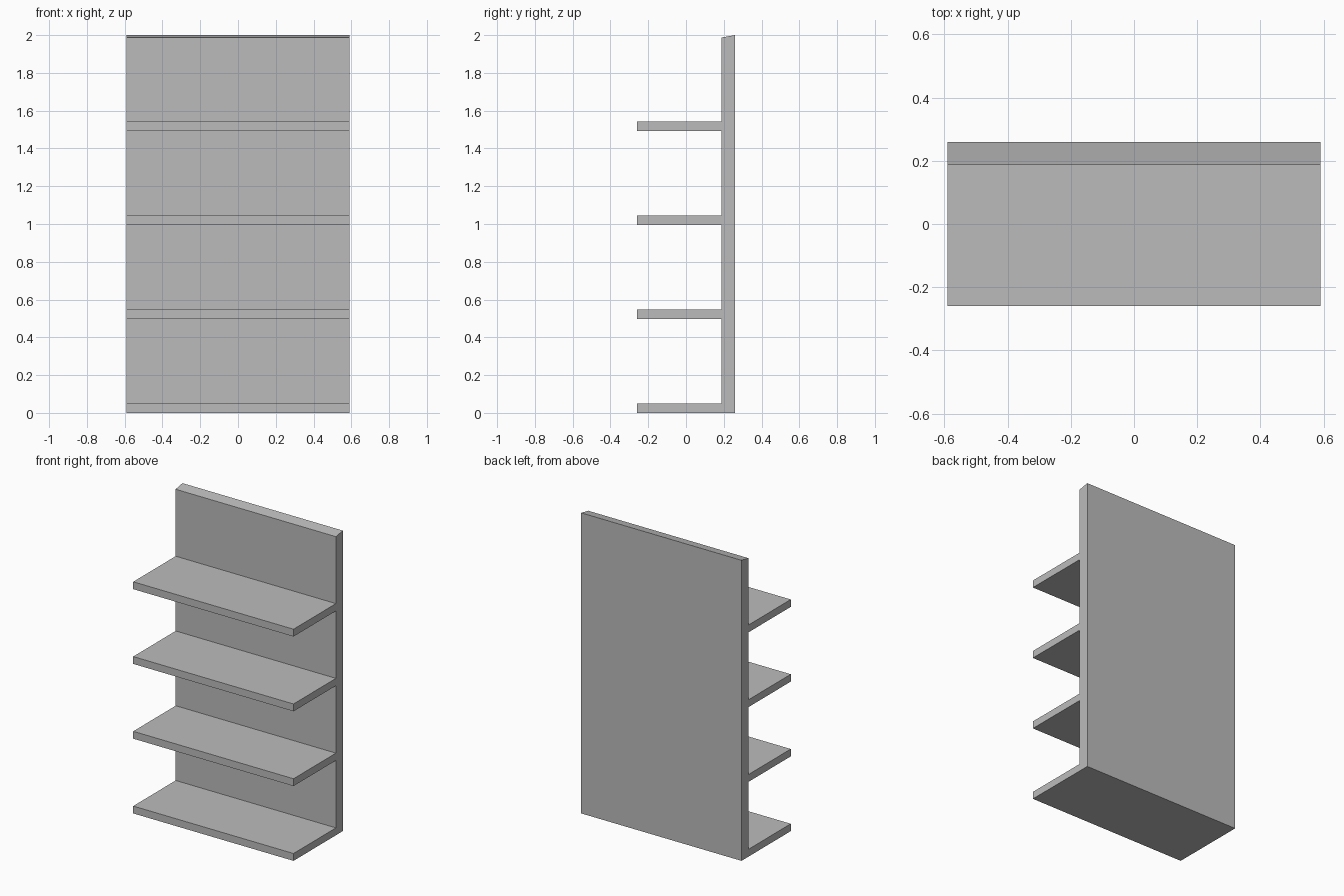
import bpy, bmesh

if "Cube" in bpy.data.objects:
    bpy.data.objects.remove(bpy.data.objects["Cube"])

HALF_W = 0.59                    # half width in x
FRONT, PANEL, BACK = -0.259, 0.187, 0.259
THICK, STEP, SHELVES = 0.049, 0.4975, 4

grey = bpy.data.materials.new("shelf_grey")
grey.diffuse_color = (0.5, 0.5, 0.5, 1)
grey.use_nodes = True
grey.node_tree.nodes["Principled BSDF"].inputs["Base Color"].default_value = grey.diffuse_color

# Comb-shaped side profile: back panel with shelves, bevelled top edge
profile = [(BACK, 0.0)]
for i in range(SHELVES):
    z = i * STEP
    if i:
        profile.append((PANEL, z))
    profile += [(FRONT, z), (FRONT, z + THICK), (PANEL, z + THICK)]
profile += [(PANEL, 1.987), (BACK, 2.0)]

# Extrude the profile across the width
bm = bmesh.new()
side = bm.faces.new([bm.verts.new((-HALF_W, y, z)) for y, z in profile])
ext = bmesh.ops.extrude_face_region(bm, geom=[side], use_keep_orig=True)
moved = [g for g in ext["geom"] if isinstance(g, bmesh.types.BMVert)]
bmesh.ops.translate(bm, verts=moved, vec=(2 * HALF_W, 0, 0))
bmesh.ops.recalc_face_normals(bm, faces=bm.faces)

mesh = bpy.data.meshes.new("shelf_unit")
bm.to_mesh(mesh)
bm.free()
mesh.materials.append(grey)
shelf_unit = bpy.data.objects.new("shelf_unit", mesh)
bpy.context.collection.objects.link(shelf_unit)
